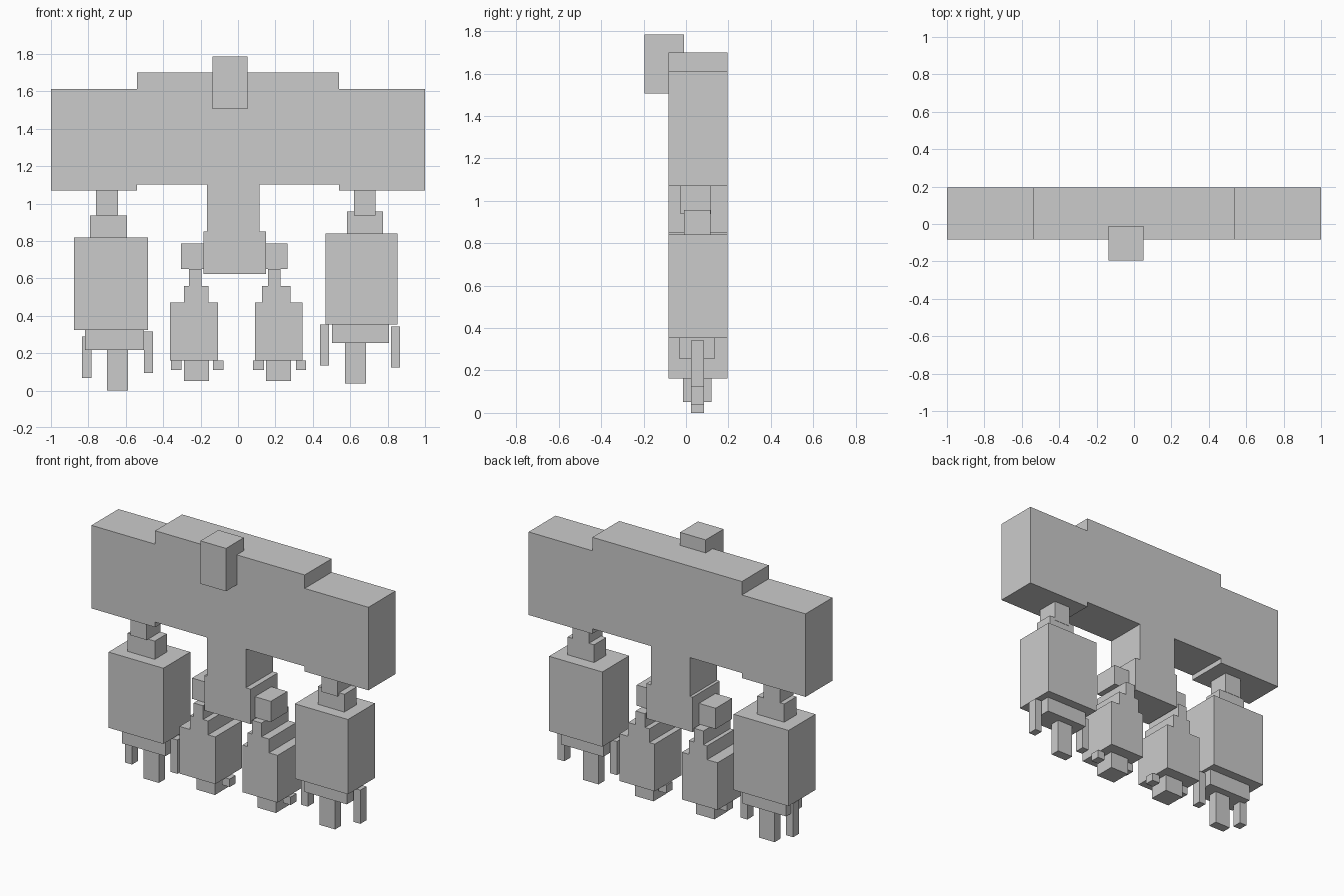
import bpy

# Shared front/back extents (y)
FULL = (-0.083, 0.195)
HIP = (-0.04, 0.13)
WRIST = (-0.025, 0.117)
ELBOW = (-0.01, 0.115)
PALM = (-0.03, 0.135)
FOOT = (-0.015, 0.12)
DIGIT = (0.024, 0.086)


def box(name, x0, x1, z0, z1, depth=FULL):
    y0, y1 = depth
    bpy.ops.mesh.primitive_cube_add(
        size=1, location=((x0 + x1) / 2, (y0 + y1) / 2, (z0 + z1) / 2))
    ob = bpy.context.object
    ob.name = name
    ob.scale = (x1 - x0, y1 - y0, z1 - z0)
    bpy.ops.object.transform_apply(location=False, rotation=False, scale=True)
    return ob


def limb(side, parts, extents):
    for (part, depth), ext in zip(parts, extents):
        box(f"{side}_{part}", *ext, depth)


# Torso and head
box("chest", -0.54, 0.54, 1.103, 1.70)
box("head", -0.135, 0.05, 1.505, 1.785, (-0.195, -0.01))
box("waist", -0.165, 0.115, 0.85, 1.103)
box("pelvis", -0.185, 0.15, 0.622, 0.85)

# Shoulders
box("left_shoulder", -1.0, -0.54, 1.07, 1.612)
box("right_shoulder", 0.54, 1.0, 1.07, 1.612)

# Arms, top to bottom; the two sides hang at slightly different heights
ARM = [("upper_arm", WRIST), ("elbow", ELBOW), ("forearm", FULL), ("palm", PALM),
       ("middle_finger", DIGIT), ("inner_finger", DIGIT), ("outer_finger", DIGIT)]
limb("left", ARM, [
    (-0.76, -0.642, 0.937, 1.07), (-0.79, -0.594, 0.818, 0.937),
    (-0.877, -0.481, 0.324, 0.818), (-0.818, -0.503, 0.218, 0.324),
    (-0.70, -0.588, 0.0, 0.218), (-0.503, -0.455, 0.095, 0.316),
    (-0.834, -0.782, 0.068, 0.288)])
limb("right", ARM, [
    (0.62, 0.736, 0.937, 1.07), (0.583, 0.775, 0.84, 0.956),
    (0.468, 0.852, 0.352, 0.84), (0.503, 0.807, 0.254, 0.352),
    (0.571, 0.684, 0.037, 0.254), (0.439, 0.487, 0.133, 0.352),
    (0.818, 0.867, 0.122, 0.342)])

# Legs, top to bottom
LEG = [("hip", HIP), ("thigh", FULL), ("knee", FULL), ("shin", FULL),
       ("foot", FOOT), ("inner_toe", DIGIT), ("outer_toe", DIGIT)]
limb("left", LEG, [
    (-0.305, -0.15, 0.65, 0.785), (-0.262, -0.194, 0.56, 0.65),
    (-0.289, -0.157, 0.47, 0.56), (-0.364, -0.106, 0.162, 0.47),
    (-0.289, -0.156, 0.052, 0.162), (-0.134, -0.077, 0.11, 0.162),
    (-0.358, -0.302, 0.11, 0.162)])
limb("right", LEG, [
    (0.15, 0.265, 0.65, 0.785), (0.16, 0.228, 0.56, 0.65),
    (0.128, 0.282, 0.47, 0.56), (0.09, 0.344, 0.162, 0.47),
    (0.15, 0.284, 0.052, 0.162), (0.081, 0.138, 0.11, 0.162),
    (0.309, 0.363, 0.11, 0.162)])
